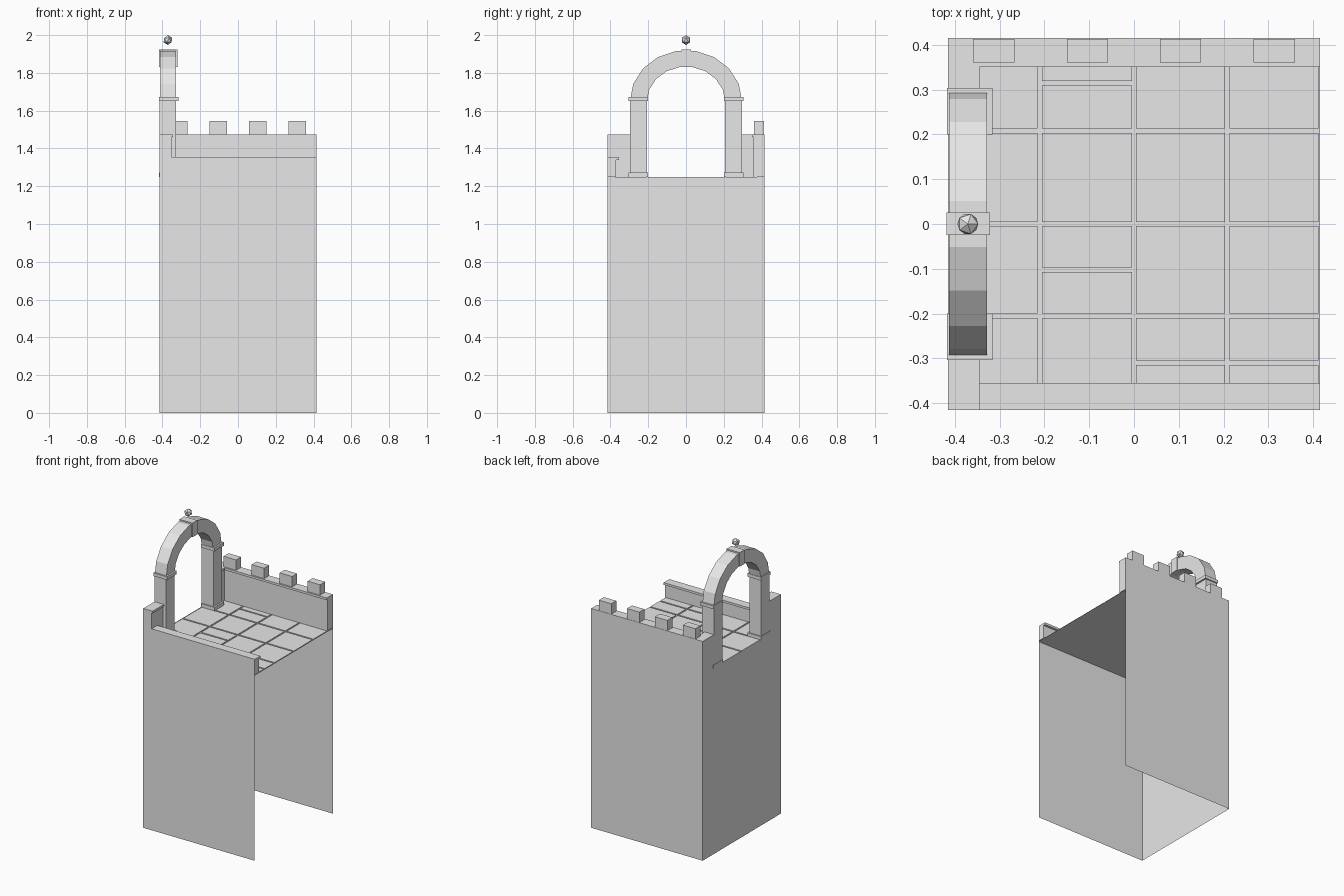
import bpy, bmesh, math
from mathutils import Matrix

cube = bpy.data.objects.get("Cube")
if cube:
    bpy.data.objects.remove(cube, do_unlink=True)

stone = bpy.data.materials.new("grey_stone")
stone.use_nodes = True
colour = (0.8, 0.8, 0.8, 1)
stone.diffuse_color = colour
stone.node_tree.nodes["Principled BSDF"].inputs["Base Color"].default_value = colour

E = 0.415        # outer half width
FLOOR = 1.25     # deck height


def finish(name, bm, fix=True):
    if fix:
        bmesh.ops.recalc_face_normals(bm, faces=bm.faces)
    mesh = bpy.data.meshes.new(name)
    bm.to_mesh(mesh)
    bm.free()
    mesh.materials.append(stone)
    ob = bpy.data.objects.new(name, mesh)
    bpy.context.collection.objects.link(ob)
    return ob


def add_box(bm, x, y, z):
    mat = Matrix.Translation([(a + b) / 2 for a, b in (x, y, z)])
    mat = mat @ Matrix.Diagonal([b - a for a, b in (x, y, z)] + [1])
    bmesh.ops.create_cube(bm, size=1, matrix=mat)


def sheet(name, corners):
    bm = bmesh.new()
    bm.faces.new([bm.verts.new(c) for c in corners])
    return finish(name, bm, False)


def prism(name, points, offset):
    """Close a flat outline and push it along the offset."""
    bm = bmesh.new()
    face = bm.faces.new([bm.verts.new(p) for p in points])
    ext = bmesh.ops.extrude_face_region(bm, geom=[face], use_keep_orig=True)
    moved = [v for v in ext["geom"] if isinstance(v, bmesh.types.BMVert)]
    bmesh.ops.translate(bm, verts=moved, vec=offset)
    return finish(name, bm)


def coping(top, body, lip):
    """Parapet section, as distance from the centre and height."""
    return [(E, FLOOR), (E, top), (lip, top), (lip, top - 0.015),
            (body, top - 0.015), (body, FLOOR)]


# Outer wall sheets on three sides, open on the left and below
sheet("front_wall", [(-E, -E, 0), (E, -E, 0), (E, -E, FLOOR), (-E, -E, FLOOR)])
sheet("back_wall", [(E, E, 0), (-E, E, 0), (-E, E, FLOOR), (E, E, FLOOR)])
sheet("right_wall", [(-E, E, 0), (-E, -E, 0), (-E, -E, FLOOR), (-E, E, FLOOR)])

# Parapets with a thin overhanging coping
prism("back_parapet", [(-E, d, z) for d, z in coping(1.475, 0.357, 0.35)], (2 * E, 0, 0))
prism("front_parapet", [(-0.352, -d, z) for d, z in coping(1.355, 0.37, 0.355)],
      (E + 0.352, 0, 0))
side = coping(1.475, 0.352, 0.345)
prism("right_parapet_front", [(-d, -E, z) for d, z in side], (0, E - 0.296, 0))
prism("right_parapet_back", [(-d, 0.296, z) for d, z in side], (0, 0.357 - 0.296, 0))

# Merlons on the back parapet
bm = bmesh.new()
for cx in (-0.313, -0.104, 0.104, 0.313):
    add_box(bm, (cx - 0.046, cx + 0.046), (0.36, 0.413), (1.475, 1.545))
finish("merlons", bm)

# Deck with raised paving slabs
z = FLOOR - 0.005
sheet("deck", [(-E, -E, z), (E, -E, z), (E, E, z), (-E, E, z)])
columns = [(-0.415, -0.21, ()), (-0.21, 0, (0.314, -0.102)),
           (0, 0.208, (-0.31,)), (0.208, 0.417, (-0.31,))]
bm = bmesh.new()
for x0, x1, extra in columns:
    joints = sorted([-0.38, -0.205, 0, 0.208, 0.38] + list(extra))
    for y0, y1 in zip(joints, joints[1:]):
        add_box(bm, (x0 + 0.005, x1 - 0.005), (y0 + 0.005, y1 - 0.005), (z, FLOOR))
finish("paving_slabs", bm)

# Gateway pillars with base and capital
for label, s in (("front", -1), ("back", 1)):
    bm = bmesh.new()
    for x, y, h in (((-E, -0.328), (0.207, 0.296), (FLOOR, 1.66)),
                    ((-0.417, -0.316), (0.2, 0.304), (FLOOR, 1.273)),
                    ((-0.417, -0.316), (0.2, 0.304), (1.65, 1.672))):
        add_box(bm, x, sorted(s * v for v in y), h)
    finish(label + "_pillar", bm)

# Faceted arch
STEPS = 9


def arc(ry, rz):
    angles = [math.pi * i / STEPS for i in range(STEPS + 1)]
    return [(-0.413, ry * math.cos(a), 1.65 + rz * math.sin(a)) for a in angles]


bm = bmesh.new()
outer = [bm.verts.new(p) for p in arc(0.297, 0.27)]
inner = [bm.verts.new(p) for p in arc(0.207, 0.183)]
for i in range(STEPS):
    bm.faces.new((outer[i], outer[i + 1], inner[i + 1], inner[i]))
ext = bmesh.ops.extrude_face_region(bm, geom=bm.faces[:], use_keep_orig=True)
bmesh.ops.translate(bm, vec=(0.085, 0, 0),
                    verts=[v for v in ext["geom"] if isinstance(v, bmesh.types.BMVert)])
finish("arch", bm)

# Keystone and finial
bm = bmesh.new()
add_box(bm, (-0.418, -0.321), (-0.025, 0.026), (1.83, 1.925))
finish("keystone", bm)
bm = bmesh.new()
bmesh.ops.create_icosphere(bm, subdivisions=1, radius=0.026,
                           matrix=Matrix.Translation((-0.371, 0, 1.974)))
finish("finial", bm)
